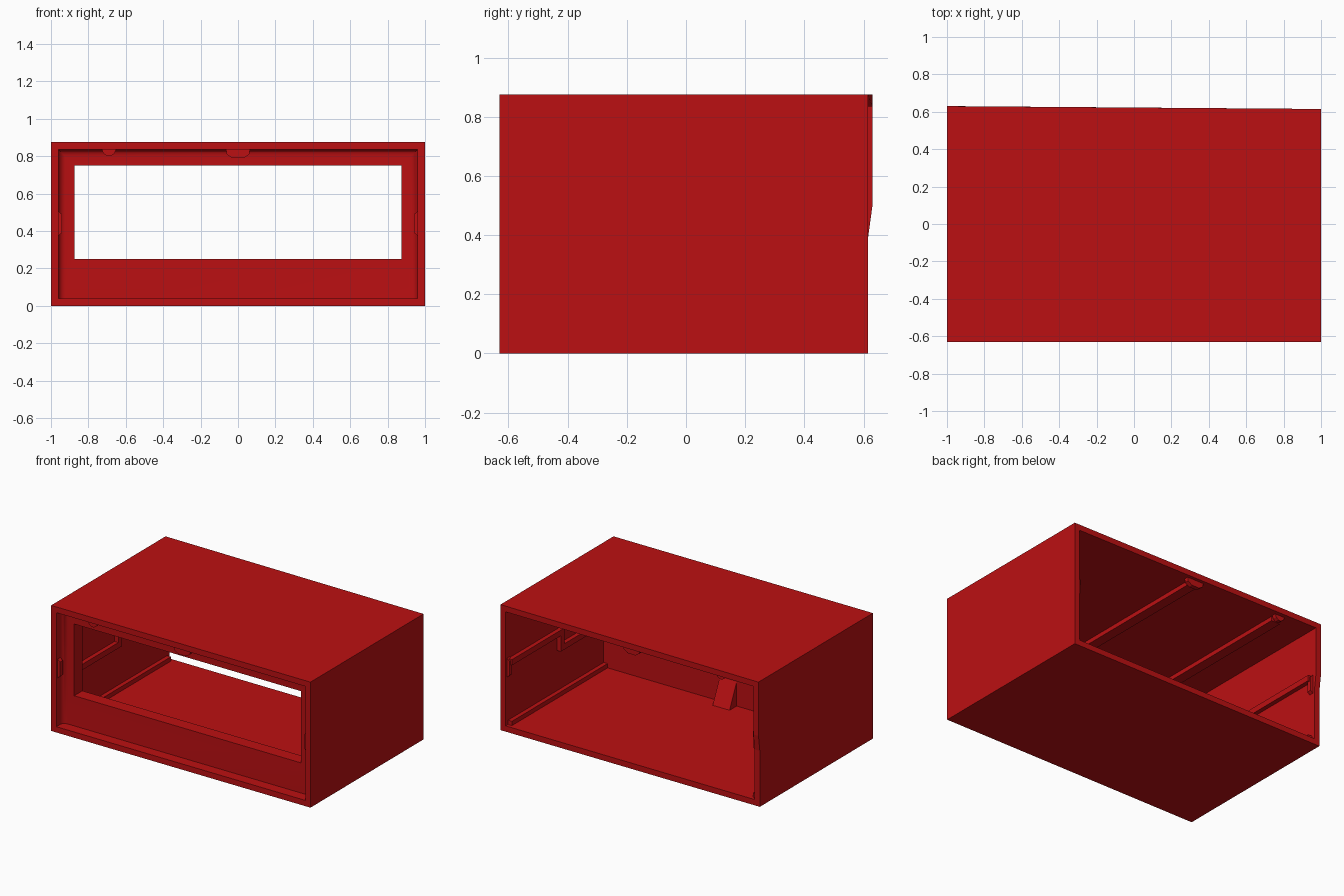
import bpy, bmesh, math

if "Cube" in bpy.data.objects:
    bpy.data.objects.remove(bpy.data.objects["Cube"])

RED = bpy.data.materials.new("deep_red")
RED.diffuse_color = (0.5, 0.005, 0.006, 1)
RED.use_nodes = True
RED.node_tree.nodes["Principled BSDF"].inputs["Base Color"].default_value = RED.diffuse_color
FRONT, BACK, H, T = -0.63, 0.615, 0.875, 0.04


def finish(name, bm, smooth=False):
    bmesh.ops.recalc_face_normals(bm, faces=bm.faces)
    me = bpy.data.meshes.new(name)
    bm.to_mesh(me)
    bm.free()
    me.materials.append(RED)
    ob = bpy.data.objects.new(name, me)
    bpy.context.collection.objects.link(ob)
    if smooth:
        bpy.ops.object.select_all(action='DESELECT')
        ob.select_set(True)
        bpy.context.view_layer.objects.active = ob
        bpy.ops.object.shade_smooth_by_angle(angle=math.radians(40))
    return ob


def tube(name, loops, smooth=False):
    """Skin equal-length loops, joining the last back to the first."""
    bm = bmesh.new()
    rows = [[bm.verts.new(p) for p in loop] for loop in loops]
    n = len(rows[0])
    for i, a in enumerate(rows):
        b = rows[(i + 1) % len(rows)]
        for j in range(n):
            k = (j + 1) % n
            bm.faces.new((a[j], a[k], b[k], b[j]))
    return finish(name, bm, smooth)


def prism(name, pts, offset):
    """Extrude a polygon of 3D points along an offset."""
    bm = bmesh.new()
    face = bm.faces.new([bm.verts.new(p) for p in pts])
    new = bmesh.ops.extrude_face_region(bm, geom=[face], use_keep_orig=True)["geom"]
    bmesh.ops.translate(bm, vec=offset, verts=[v for v in new if isinstance(v, bmesh.types.BMVert)])
    return finish(name, bm)


def box(name, x0, x1, y0, y1, z0, z1):
    return prism(name, [(x0, y0, z0), (x1, y0, z0), (x1, y0, z1), (x0, y0, z1)], (0, y1 - y0, 0))


# Case shell, its upper back left edge slightly longer
def outline(x, z0, z1):
    return [(-x, z0), (x, z0), (x, z1), (-x, z1), (-x, 0.5), (-x, 0.39)]

outer, inner = outline(1, 0, H), outline(1 - T, T, H - T)
back_y = [BACK, BACK, BACK, 0.63, 0.63, BACK]
tube("case_shell", [
    [(x, FRONT, z) for x, z in outer],
    [(x, y, z) for (x, z), y in zip(outer, back_y)],
    [(x, y, z) for (x, z), y in zip(inner, back_y)],
    [(x, FRONT, z) for x, z in inner]])


# Recessed front bezel with a rounded corner towards top and sides
def rect(x, z0, z1, y):
    return [(-x, y, z0), (x, y, z0), (x, y, z1), (-x, y, z1)]

R, FACE, REAR = 0.035, -0.555, -0.465
loops = [rect(0.96, T, 0.835, REAR)]
for i in range(6):
    a = math.pi / 2 * i / 5
    s = R * (1 - math.cos(a))
    loops.append(rect(0.96 - s, T, 0.835 - s, FACE - R + R * math.sin(a)))
    if i == 5:
        loops += [rect(0.875, 0.25, 0.75, FACE), rect(0.875, 0.25, 0.75, REAR)]
tube("front_bezel", loops, True)

# Snap tabs under the roof and on the side walls, front and back
for end, y in (("front", FRONT + 0.015), ("back", BACK - 0.045)):
    prism(end + "_roof_tab", [(-0.065, y, 0.84), (-0.06, y, 0.81), (-0.03, y, 0.79),
                              (0.03, y, 0.79), (0.06, y, 0.81), (0.065, y, 0.84)], (0, 0.03, 0))
    prism(end + "_small_roof_tab", [(-0.73, y, 0.84), (-0.72, y, 0.815), (-0.70, y, 0.80),
                                    (-0.68, y, 0.80), (-0.66, y, 0.815), (-0.65, y, 0.84)], (0, 0.03, 0))
    for side, s in (("left", -1), ("right", 1)):
        prism(f"{end}_{side}_tab", [(s * 0.965, y, 0.37), (s * 0.942, y, 0.39),
                                    (s * 0.942, y, 0.49), (s * 0.965, y, 0.51)], (0, 0.03, 0))

# Stepped guide ledges and floor rails along both side walls
for side, s in (("left", -1), ("right", 1)):
    profile = [(REAR, 0.35), (0.05, 0.35), (0.05, 0.46), (0.59, 0.46),
               (0.59, 0.5), (0.01, 0.5), (0.01, 0.39), (REAR, 0.39)]
    prism(side + "_guide_ledge", [(s * 0.965, y, z) for y, z in profile], (-s * 0.035, 0, 0))
    x = sorted((s * 0.965, s * 0.93))
    box(side + "_floor_rail", *x, REAR, 0.59, 0.035, 0.07)

# Roof ribs running front to back
for name, x in (("centre_roof_rib", 0), ("left_roof_rib", -0.69)):
    box(name, x - 0.035, x + 0.035, REAR, 0.56, 0.805, 0.84)

# Sloped brace behind the lower front panel
prism("panel_brace", [(-0.065, REAR - 0.01, 0.035), (-0.065, -0.385, 0.035),
                      (-0.065, REAR - 0.01, 0.23)], (0.13, 0, 0))
